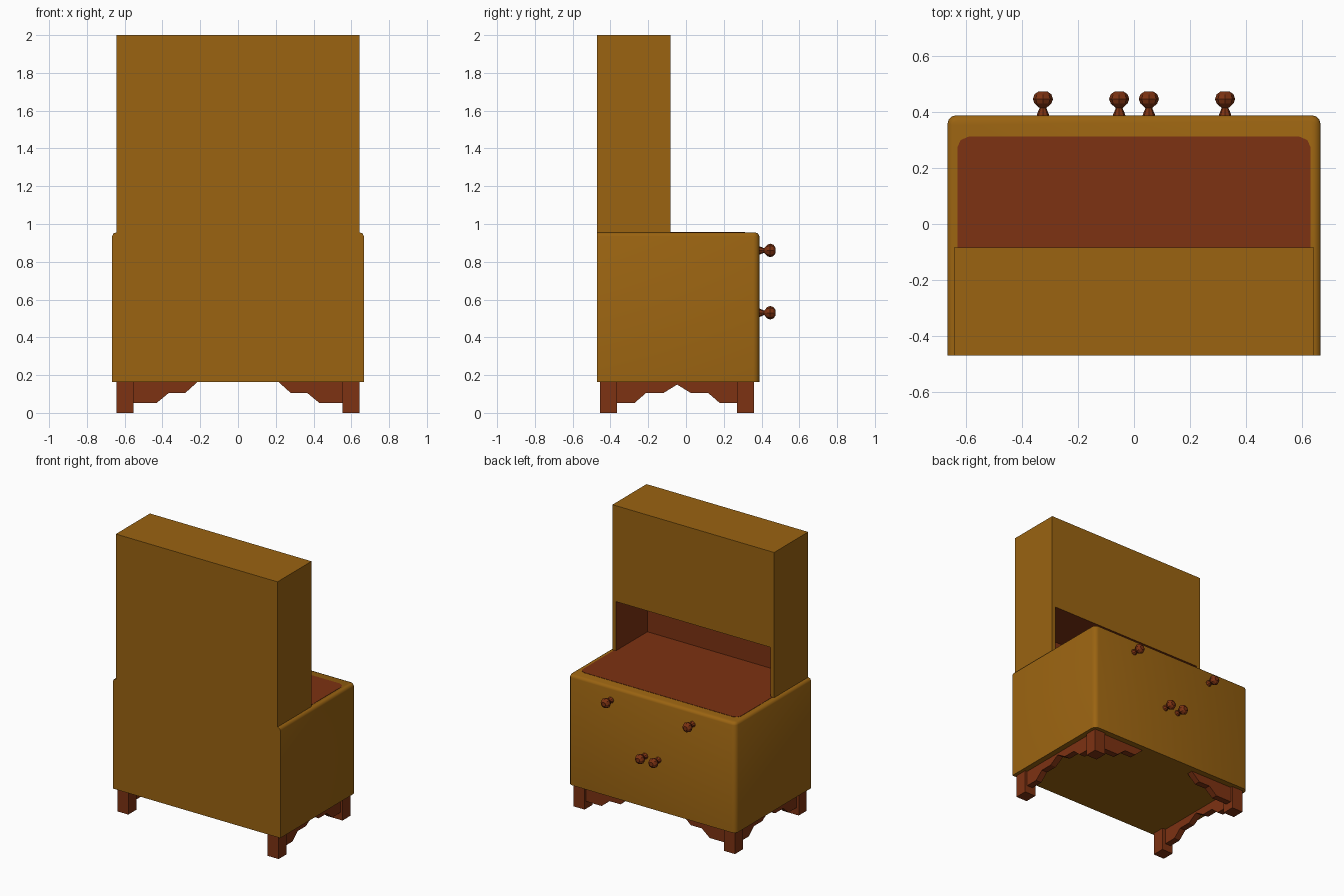
import bpy, bmesh, math
from mathutils import Vector

if "Cube" in bpy.data.objects:
    bpy.data.objects.remove(bpy.data.objects["Cube"])


def material(name, rgb):
    m = bpy.data.materials.new(name)
    m.diffuse_color = (*rgb, 1)
    m.use_nodes = True
    m.node_tree.nodes["Principled BSDF"].inputs["Base Color"].default_value = m.diffuse_color
    return m


OAK = material("golden oak", (0.325, 0.126, 0.0056))
BROWN = material("reddish brown", (0.205, 0.032, 0.006))


def finish(name, bm, *mats):
    bmesh.ops.recalc_face_normals(bm, faces=bm.faces)
    me = bpy.data.meshes.new(name)
    bm.to_mesh(me)
    bm.free()
    for m in mats:
        me.materials.append(m)
    ob = bpy.data.objects.new(name, me)
    bpy.context.collection.objects.link(ob)
    return ob


def box_bm(lo, hi):
    bm = bmesh.new()
    bmesh.ops.create_cube(bm, size=1)
    for v in bm.verts:
        v.co = [lo[i] if v.co[i] < 0 else hi[i] for i in range(3)]
    return bm


def prism(name, pts, place, a, b, mat):
    """Extrude a 2D outline from depth a to b; place(p, q, depth) gives a 3D point."""
    bm = bmesh.new()
    near = [bm.verts.new(place(p, q, a)) for p, q in pts]
    far = [bm.verts.new(place(p, q, b)) for p, q in pts]
    bm.faces.new(near)
    bm.faces.new(far)
    n = len(pts)
    for i in range(n):
        j = (i + 1) % n
        bm.faces.new((near[i], near[j], far[j], far[i]))
    return finish(name, bm, mat)


def edges_where(bm, test):
    return [e for e in bm.edges if all(test(v.co) for v in e.verts)]


# Lower cabinet: rounded front corners, softened top rim, square back
Z0, Z1, YB, YF, HX = 0.163, 0.955, -0.47, 0.388, 0.666
bm = box_bm((-HX, YB, Z0), (HX, YF, Z1))
corners = [e for e in edges_where(bm, lambda c: c.y > YF - 1e-4)
           if abs(e.verts[0].co.z - e.verts[1].co.z) > 0.1]
bmesh.ops.bevel(bm, geom=corners, offset=0.032, segments=3, profile=0.5, affect='EDGES')
rim = [e for e in edges_where(bm, lambda c: c.z > Z1 - 1e-4)
       if not all(v.co.y < YB + 1e-4 for v in e.verts)]
bmesh.ops.bevel(bm, geom=rim, offset=0.02, segments=2, profile=0.5, affect='EDGES')
cabinet = finish("lower_cabinet", bm, OAK)
bpy.context.view_layer.objects.active = cabinet
cabinet.select_set(True)
bpy.ops.object.shade_smooth_by_angle(angle=math.radians(60))

# Counter top inlay with clipped front corners
prism("counter_inlay",
      [(-0.63, -0.44), (0.63, -0.44), (0.63, 0.275), (0.618, 0.3), (0.59, 0.312),
       (-0.59, 0.312), (-0.618, 0.3), (-0.63, 0.275)],
      lambda x, y, z: (x, y, z), 0.951, 0.957, BROWN)

# Upper hutch: closed box with an open brown niche at the bottom of its front
HY, NICHE_TOP, NX = -0.083, 1.31, 0.615
bm = box_bm((-0.643, YB, 0.945), (0.643, HY, 2.0))
for co, no in (((0, 0, NICHE_TOP), (0, 0, 1)), ((NX, 0, 0), (1, 0, 0)), ((-NX, 0, 0), (1, 0, 0))):
    bmesh.ops.bisect_plane(bm, geom=bm.verts[:] + bm.edges[:] + bm.faces[:],
                           plane_co=co, plane_no=no)
bm.normal_update()
front = [f for f in bm.faces if f.normal.y > 0.9 and abs(f.calc_center_median().x) < 0.1
         and f.calc_center_median().z < NICHE_TOP]
walls = bmesh.ops.inset_individual(bm, faces=front, thickness=0, depth=-0.36)["faces"]
for f in front + walls:
    f.material_index = 1
finish("upper_hutch", bm, OAK, BROWN)

# Feet and stepped brackets
MID_Y = -0.047
for sx, side in ((-1, "left"), (1, "right")):
    for sy, end in ((-1, "back"), (1, "front")):
        c = Vector((sx * 0.598, MID_Y + sy * 0.363, 0))
        finish(f"foot_{end}_{side}",
               box_bm((c.x - 0.044, c.y - 0.045, 0), (c.x + 0.044, c.y + 0.045, 0.168)), BROWN)
    prism(f"front_bracket_{side}",
          [(0.56, 0.168), (0.56, 0.053), (0.43, 0.053), (0.367, 0.105), (0.28, 0.105),
           (0.215, 0.163), (0.215, 0.168)],
          lambda p, q, d: (sx * p, d, q), 0.30, 0.345, BROWN)
    half = [(0.33, 0.053), (0.225, 0.053), (0.165, 0.105), (0.073, 0.105)]
    outline = ([(-0.33, 0.168)] + [(-p, q) for p, q in half] + [(0, 0.15)]
               + half[::-1] + [(0.33, 0.168)])
    prism(f"side_bracket_{side}", outline,
          lambda p, q, d: (sx * d, MID_Y + p, q), 0.58, 0.625, BROWN)

# Turned knobs on the drawers and doors
PROFILE = [(0.024, 0.38), (0.021, 0.392), (0.012, 0.414), (0.03, 0.43), (0.036, 0.446),
           (0.03, 0.463), (0.016, 0.473)]
for name, x, z in (("drawer_knob", 0.325, 0.86), ("door_knob", 0.053, 0.53)):
    for sx, side in ((-1, "left"), (1, "right")):
        bm = bmesh.new()
        rings = [[bm.verts.new((sx * x + r * math.cos(k * math.tau / 8), y,
                                z + r * math.sin(k * math.tau / 8))) for k in range(8)]
                 for r, y in PROFILE]
        for a, b in zip(rings, rings[1:]):
            for k in range(8):
                bm.faces.new((a[k], a[(k + 1) % 8], b[(k + 1) % 8], b[k]))
        bm.faces.new(rings[0])
        bm.faces.new(rings[-1])
        finish(f"{name}_{side}", bm, BROWN)
